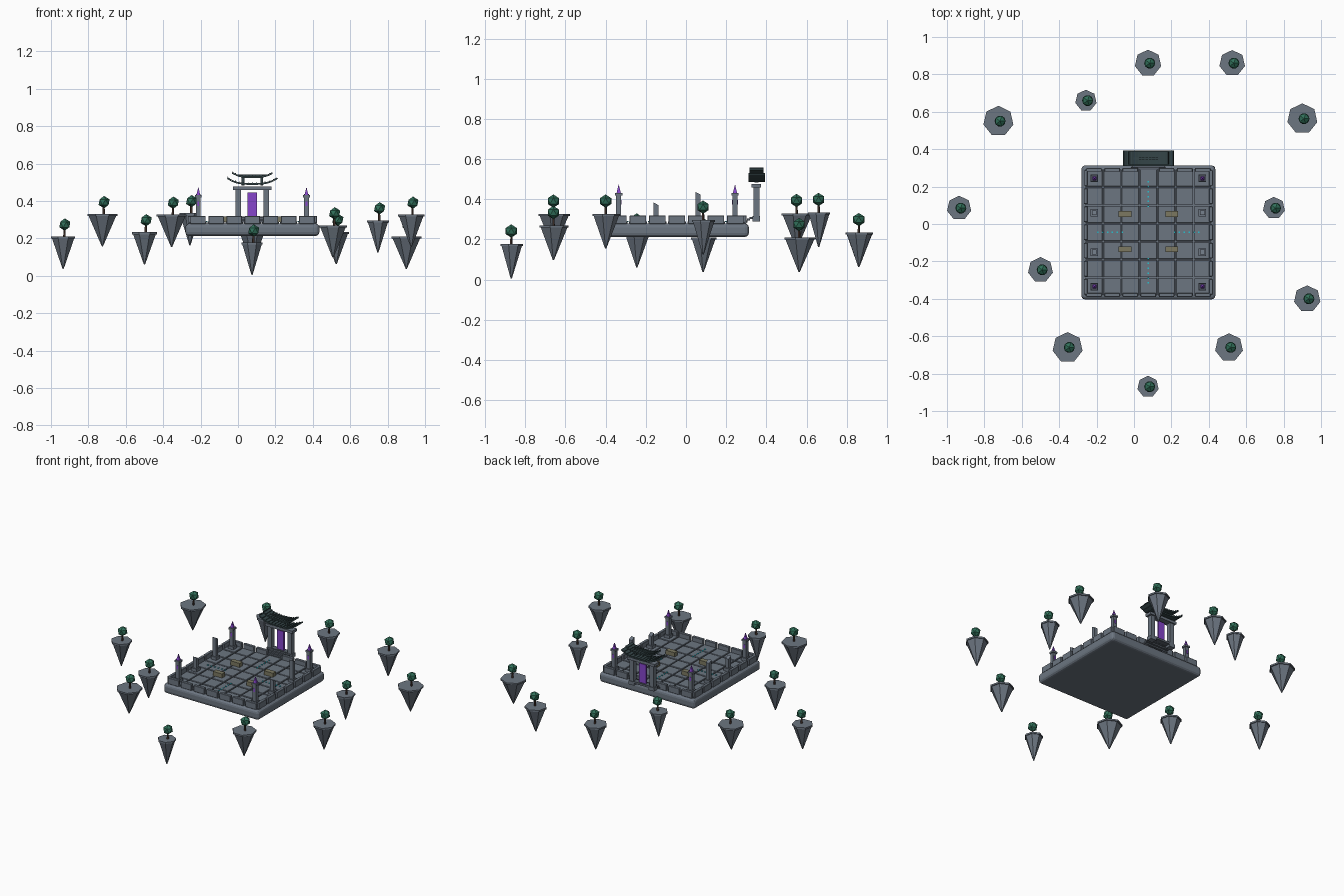
import bpy, bmesh, math, random
from mathutils import Matrix, Vector

if "Cube" in bpy.data.objects:
    bpy.data.objects.remove(bpy.data.objects["Cube"])

random.seed(4)
CX, CY = 0.077, -0.045          # platform centre
PITCH = 0.097                   # tile and parapet spacing
FLOOR = 0.288


def material(name, rgb):
    m = bpy.data.materials.new(name)
    m.diffuse_color = (*rgb, 1)
    m.use_nodes = True
    m.node_tree.nodes["Principled BSDF"].inputs["Base Color"].default_value = m.diffuse_color
    return m


STONE = material("stone", (0.15, 0.18, 0.22))
DARK = material("dark_stone", (0.10, 0.12, 0.15))
ROOF = material("roof_tile", (0.035, 0.06, 0.065))
PURPLE = material("purple_glow", (0.24, 0.06, 0.60))
CYAN = material("cyan_glow", (0.02, 0.55, 0.65))
BENCH = material("bench_stone", (0.20, 0.19, 0.12))
LEAF = material("leaf", (0.03, 0.16, 0.10))
BARK = material("bark", (0.07, 0.04, 0.03))


def box(bm, c, s, rot=None):
    m = Matrix.Translation(c)
    if rot is not None:
        m = m @ rot
    return bmesh.ops.create_cube(bm, size=1, matrix=m @ Matrix.Diagonal((*s, 1)))["verts"]


def cone(bm, x, y, z0, z1, r0, r1, n, turn=0):
    m = Matrix.Translation((x, y, (z0 + z1) / 2)) @ Matrix.Rotation(turn, 4, 'Z')
    bmesh.ops.create_cone(bm, cap_ends=True, segments=n, radius1=r0, radius2=r1,
                          depth=z1 - z0, matrix=m)


def finish(name, bm, mat, bevel=0, segs=1):
    me = bpy.data.meshes.new(name)
    bm.to_mesh(me)
    bm.free()
    me.materials.append(mat)
    ob = bpy.data.objects.new(name, me)
    bpy.context.collection.objects.link(ob)
    if bevel:
        b = ob.modifiers.new("bevel", 'BEVEL')
        b.width, b.segments = bevel, segs
    return ob


# Platform slab with rounded rim
bm = bmesh.new()
box(bm, (CX, CY, 0.246), (0.716, 0.716, 0.066))
finish("platform_slab", bm, STONE, 0.02, 3)

# Floor tiles
bm = bmesh.new()
for i in range(-3, 4):
    for j in range(-3, 4):
        h = 0.012 + random.uniform(-0.001, 0.001)
        box(bm, (CX + i * PITCH, CY + j * PITCH, 0.277 + h / 2),
            (PITCH - 0.006, PITCH - 0.006, h))
finish("floor_tiles", bm, STONE, 0.002)

# Parapet blocks round the rim, open at the gate
bm = bmesh.new()
for i in range(-3, 4):
    for s in (-1, 1):
        box(bm, (CX + s * 0.335, CY + i * PITCH, 0.299), (0.02, 0.082, 0.042))
        if not (s == 1 and i == 0):
            box(bm, (CX + i * PITCH, CY + s * 0.335, 0.299), (0.082, 0.02, 0.042))
finish("parapet_blocks", bm, STONE, 0.002)

# Glowing dots along the two floor axes
bm = bmesh.new()
for s in (-1, 1):
    for k in range(6):
        d = s * (0.14 + k * 0.026)
        box(bm, (CX + d, CY, FLOOR + 0.002), (0.008, 0.008, 0.006))
        box(bm, (CX, CY + d, FLOOR + 0.002), (0.008, 0.008, 0.006))
finish("floor_lights", bm, CYAN)

# Four low benches
bm = bmesh.new()
for sx in (-1, 1):
    for y in (0.053, -0.135):
        box(bm, (CX + sx * 0.125, y, FLOOR + 0.014), (0.068, 0.032, 0.03))
finish("benches", bm, BENCH)

# Pillars: crystal-topped at the corners, broken ones between
shafts, crystals = bmesh.new(), bmesh.new()
for x in (CX - 0.289, CX + 0.289):
    for y, top, broken in ((-0.335, 0.42, 0), (0.244, 0.42, 0), (-0.15, 0.378, 1), (0.06, 0.43, 1)):
        box(shafts, (x, y, FLOOR + 0.01), (0.04, 0.04, 0.022))
        vs = box(shafts, (x, y, (FLOOR + top) / 2), (0.025, 0.025, top - FLOOR))
        if broken:
            for v in vs:
                if v.co.z > top - 0.001:
                    v.co.z += 0.007 if v.co.y < y else -0.007
        else:
            box(shafts, (x, y, top + 0.005), (0.036, 0.036, 0.012))
            cone(crystals, x, y, top + 0.011, 0.475, 0.015, 0, 4, math.pi / 4)
            for s in (-1, 1):
                box(crystals, (x, y + s * 0.0125, 0.385), (0.009, 0.003, 0.024))
finish("pillars", shafts, STONE)
finish("pillar_crystals", crystals, PURPLE)

# Gate: columns, feet, beams
GY = 0.35
bm = bmesh.new()
for s in (-1, 1):
    box(bm, (CX + s * 0.075, GY, 0.375), (0.03, 0.03, 0.17))
    box(bm, (CX + s * 0.075, GY, 0.302), (0.042, 0.038, 0.024))
box(bm, (CX, GY, 0.468), (0.205, 0.048, 0.018))
finish("gate_frame", bm, STONE)

# Gate steps and sill
bm = bmesh.new()
for k in range(3):
    box(bm, (CX, 0.297 + k * 0.014, 0.29 + k * 0.009), (0.185 - k * 0.01, 0.016, 0.01))
box(bm, (CX, GY, 0.311), (0.13, 0.036, 0.014))
finish("gate_steps", bm, DARK)

# Portal sheet
bm = bmesh.new()
box(bm, (CX, GY, 0.382), (0.05, 0.012, 0.128))
finish("portal", bm, PURPLE)

# Two upswept roofs made from overlapping slats
bm = bmesh.new()
for half, zmid, lift, depth in ((0.135, 0.491, 0.033, 0.084), (0.108, 0.527, 0.024, 0.07)):
    n = 12
    for k in range(n):
        t = (k + 0.5) / n * 2 - 1
        slope = math.atan(3 * lift * t * abs(t) / half)
        box(bm, (CX + t * half, GY + 0.002, zmid + lift * abs(t) ** 3),
            (2.1 * half / n, depth, 0.009), Matrix.Rotation(-slope, 4, 'Y'))
        box(bm, (CX + (t - 1 / n) * half, GY + 0.002, zmid + 0.005 + lift * abs(t - 1 / n) ** 3),
            (0.004, depth, 0.006))
for s in (-1, 1):
    box(bm, (CX + s * 0.05, GY, 0.505), (0.014, 0.02, 0.045))
box(bm, (CX, GY, 0.536), (0.16, 0.012, 0.012))
finish("gate_roofs", bm, ROOF)

# Floating islands: x, y, radius, top height
ISLANDS = [(0.075, 0.86, 0.072, 0.235), (0.525, 0.86, 0.07, 0.235), (-0.257, 0.66, 0.058, 0.335),
           (-0.725, 0.55, 0.082, 0.33), (0.90, 0.563, 0.082, 0.21), (0.748, 0.085, 0.06, 0.297),
           (-0.935, 0.085, 0.066, 0.21), (-0.50, -0.245, 0.068, 0.233), (0.926, -0.40, 0.072, 0.327),
           (-0.355, -0.66, 0.082, 0.327), (0.508, -0.66, 0.076, 0.27), (0.075, -0.87, 0.058, 0.178)]
rock, trunk, leaf = bmesh.new(), bmesh.new(), bmesh.new()
for x, y, r, top in ISLANDS:
    cone(rock, x, y, top - 0.173, top - 0.008, 0.003, r * 0.93, 7)
    cone(rock, x, y, top - 0.011, top, r, r, 7)
    cone(trunk, x + 0.007, y, top - 0.002, top + 0.05, 0.007, 0.005, 5)
    bmesh.ops.create_icosphere(leaf, subdivisions=1, radius=0.033,
                               matrix=Matrix.Translation((x + 0.009, y, top + 0.064)))
finish("island_rocks", rock, STONE)
finish("tree_trunks", trunk, BARK)
finish("tree_crowns", leaf, LEAF)
